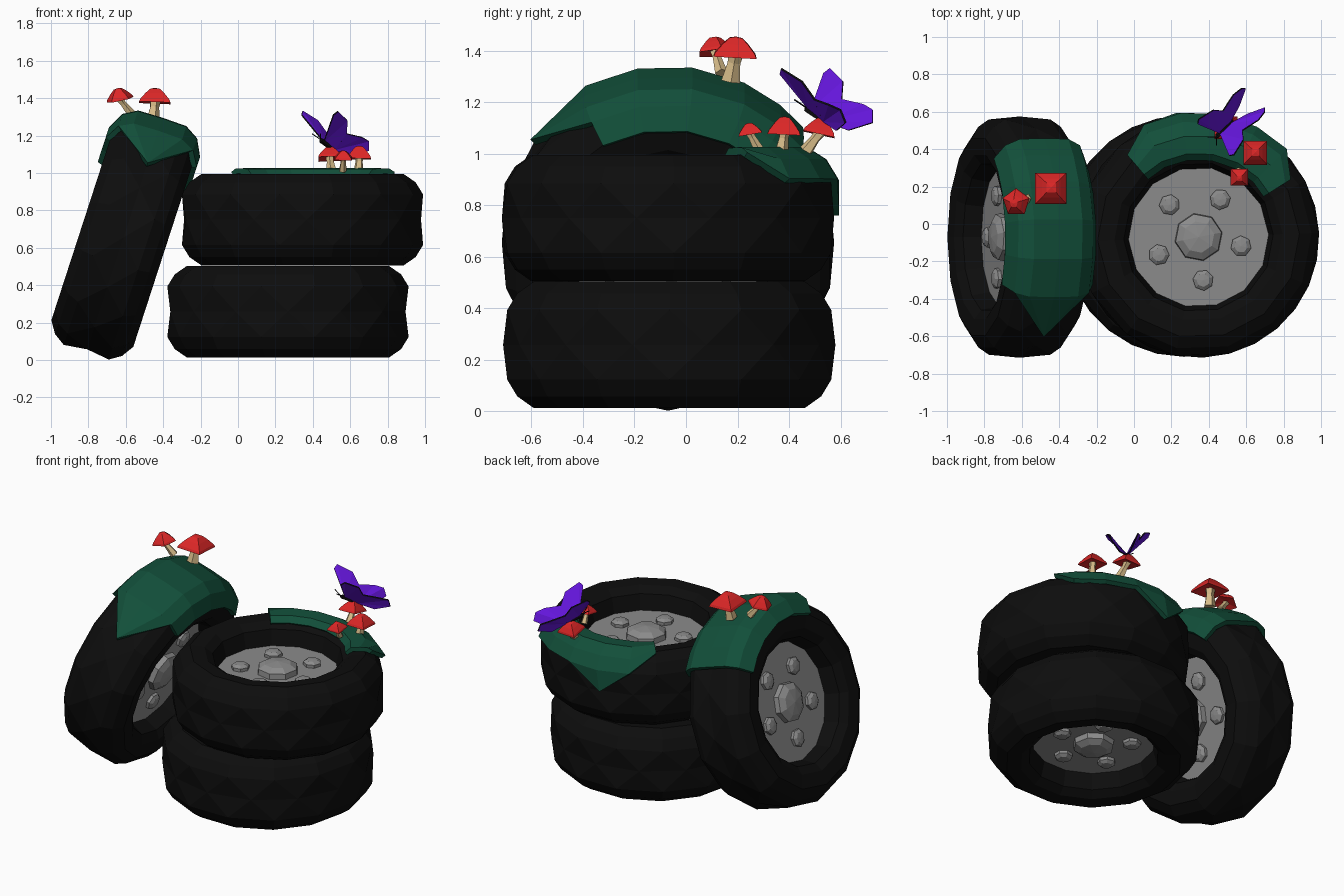
import bpy, bmesh, math
from mathutils import Matrix, Vector

if "Cube" in bpy.data.objects:
    bpy.data.objects.remove(bpy.data.objects["Cube"])


def material(name, rgb):
    m = bpy.data.materials.new(name)
    m.diffuse_color = (*rgb, 1)
    m.use_nodes = True
    m.node_tree.nodes["Principled BSDF"].inputs["Base Color"].default_value = m.diffuse_color
    return m


BLACK = material("rubber_black", (0.004, 0.004, 0.004))
GREY = material("hub_grey", (0.26, 0.26, 0.26))
GREEN = material("moss_green", (0.006, 0.078, 0.042))
RED = material("cap_red", (0.72, 0.02, 0.02))
TAN = material("stem_tan", (0.68, 0.50, 0.25))
PURPLE = material("wing_purple", (0.13, 0.008, 0.72))


def add(name, verts, faces, mats, mat=Matrix(), fix=True):
    me = bpy.data.meshes.new(name)
    me.from_pydata([mat @ Vector(v) for v in verts], [], faces)
    bm = bmesh.new()
    bm.from_mesh(me)
    bmesh.ops.remove_doubles(bm, verts=bm.verts, dist=0.0005)
    if fix:
        bmesh.ops.recalc_face_normals(bm, faces=bm.faces)
    bm.to_mesh(me)
    bm.free()
    for m in mats:
        me.materials.append(m)
    ob = bpy.data.objects.new(name, me)
    bpy.context.collection.objects.link(ob)
    return ob


def lathe(name, rings, n, m, mat=Matrix(), phase=0.0, closed=False):
    """Rings are (radius, height, half-step twist 0 or 1)."""
    verts, faces = [], []
    for r, z, tw in rings:
        for i in range(n):
            a = phase + (i + tw / 2) * math.tau / n
            verts.append((r * math.cos(a), r * math.sin(a), z))
    count = len(rings)
    for k in range(count if closed else count - 1):
        a, b = k * n, ((k + 1) % count) * n
        ta, tb = rings[k][2], rings[(k + 1) % count][2]
        for i in range(n):
            j = (i + 1) % n
            if ta == tb:
                faces.append((a + i, a + j, b + j, b + i))
            elif tb:
                faces += [(a + i, a + j, b + i), (a + j, b + j, b + i)]
            else:
                faces += [(a + i, a + j, b + j), (a + i, b + j, b + i)]
    return add(name, verts, faces, [m], mat)


# Wheels: tyre with zigzag tread, recessed disc, caps and bolts on both sides
SIDE = [(0.37, 0.08), (0.40, 0.20), (0.45, 0.237), (0.54, 0.245), (0.605, 0.20), (0.645, 0.135)]


def wheel(name, mat, phase, bolt_phase):
    rings = [(r, z, 0) for r, z in SIDE] + [(0.645, 0, 1)] + [(r, -z, 0) for r, z in reversed(SIDE)]
    lathe(name + "_tyre", rings, 14, BLACK, mat, phase, True)
    lathe(name + "_disc", [(0, 0.1, 0), (0.385, 0.1, 0), (0.385, -0.1, 0), (0, -0.1, 0)],
          14, GREY, mat, phase)
    for side, flip in (("a", Matrix()), ("b", Matrix.Rotation(math.pi, 4, 'X'))):
        face = mat @ flip @ Matrix.Translation((0, 0, 0.095))
        lathe(f"{name}_hub_cap_{side}", [(0, 0, 0), (0.13, 0, 0), (0.125, 0.04, 0),
              (0.085, 0.065, 0), (0, 0.075, 0)], 8, GREY, face, 0.2)
        for i in range(5):
            a = bolt_phase + i * math.tau / 5
            lathe(f"{name}_bolt_{side}{i}", [(0, 0, 0), (0.056, 0, 0), (0.056, 0.025, 0),
                  (0.036, 0.04, 0), (0, 0.043, 0)], 7, GREY,
                  face @ Matrix.Translation((0.232 * math.cos(a), 0.232 * math.sin(a), 0)), a)


low = Matrix.Translation((0.267, -0.065, 0.258))
top = Matrix.Translation((0.345, -0.07, 0.75))
lean = (Matrix.Translation((-0.612, -0.07, 0.655)) @ Matrix.Rotation(math.radians(-72), 4, 'Y')
        @ Matrix.Diagonal((1, 1, 0.94, 1)))
wheel("lower_wheel", low, 0, 0.1)
wheel("upper_wheel", top, math.radians(2), math.radians(-12))
wheel("leaning_wheel", lean, 0, math.radians(36))


# Moss: curved patches just above the tyre surface, with pointed tips
def moss(name, rows, tip, tip_edge, mat):
    """Rows are (degrees, profile); tip is (degrees, r, z) fanned to (row, col) pairs."""
    def pt(deg, r, z):
        a = math.radians(deg)
        return (r * math.cos(a), r * math.sin(a), z)
    cols = len(rows[0][1])
    verts = [pt(d, r, z) for d, prof in rows for r, z in prof]
    faces = []
    for i in range(len(rows) - 1):
        for j in range(cols - 1):
            k = i * cols + j
            faces.append((k, k + cols, k + cols + 1, k + 1))
    verts.append(pt(*tip))
    edge = [i * cols + j for i, j in tip_edge]
    faces += [(a, b, len(verts) - 1) for a, b in zip(edge, edge[1:])]
    ob = add(name, verts, faces, [GREEN], mat)
    s = ob.modifiers.new("thickness", 'SOLIDIFY')
    s.thickness = 0.03
    s.offset = 0


over = [(0.535, 0.258), (0.622, 0.212), (0.662, 0.14), (0.665, 0)]
over += [(r, -z) for r, z in reversed(over[:3])]
moss("leaning_moss", [(d, over) for d in (-28, -10, 8, 26, 40, 51)], (-52, 0.665, 0.0),
     [(0, j) for j in range(1, 6)], lean)
rim = [(0.425, 0.225), (0.455, 0.257), (0.54, 0.262), (0.61, 0.218), (0.655, 0.145)]
end = [(0.42, 0.225), (0.45, 0.257), (0.50, 0.26), (0.54, 0.26), (0.57, 0.245)]
moss("upper_moss", [(32, end), (45, rim), (62, rim), (80, rim), (98, rim), (116, rim), (131, end)],
     (100, 0.66, 0.01), [(3, 4), (4, 4), (5, 4)], top)


# Toadstools: tapered stem and faceted cap
def mushroom(i, base, head, radius, height, sides):
    base, head = Vector(base), Vector(head)
    axis = head - base
    turn = math.pi / sides if sides == 4 else math.pi / 2
    w = radius
    place = Matrix.Translation(base) @ axis.to_track_quat('Z', 'Y').to_matrix().to_4x4()
    ln = axis.length + 0.02
    lathe(f"mushroom_stem_{i}", [(0, -0.01, 0), (w * 0.33, -0.01, 0), (w * 0.22, ln * 0.6, 0),
          (w * 0.28, ln, 0), (0, ln, 0)], 5, TAN, place)
    lean_dir = (axis.normalized() + Vector((0, 0, 2))).normalized()
    place = Matrix.Translation(head) @ Vector((0, 0, 1)).rotation_difference(lean_dir).to_matrix().to_4x4()
    lathe(f"mushroom_cap_{i}", [(0, height * 0.2, 0), (w, 0, 0), (w * 0.93, height * 0.2, 0),
          (w * 0.6, height * 0.62, 0), (w * 0.3, height * 0.93, 0), (0, height, 0)],
          sides, RED, place, turn)


mushroom(0, (-0.455, 0.175, 1.29), (-0.445, 0.19, 1.375), 0.118, 0.08, 4)
mushroom(1, (-0.575, 0.135, 1.32), (-0.63, 0.115, 1.39), 0.077, 0.065, 5)
mushroom(2, (0.645, 0.37, 1.01), (0.648, 0.38, 1.075), 0.09, 0.07, 4)
mushroom(3, (0.56, 0.28, 1.02), (0.563, 0.25, 1.075), 0.065, 0.045, 4)
mushroom(4, (0.50, 0.465, 1.01), (0.492, 0.515, 1.075), 0.088, 0.065, 4)

# Butterfly: one wing pair mirrored across the diagonal body line y = x + D
D = 0.025
FORE = [(0.455, 0.485, 1.17), (0.34, 0.535, 1.31), (0.345, 0.56, 1.33), (0.425, 0.61, 1.28),
        (0.475, 0.605, 1.21), (0.51, 0.54, 1.125)]
HIND = [(0.51, 0.54, 1.125), (0.475, 0.605, 1.21), (0.53, 0.69, 1.19), (0.575, 0.725, 1.17),
        (0.595, 0.725, 1.12), (0.56, 0.63, 1.09)]
for side in ("left", "right"):
    for part, pts in (("fore", FORE), ("hind", HIND)):
        if side == "right":
            pts = [(y - D, x + D, z) for x, y, z in pts]
        wing = add(f"{side}_{part}_wing", pts, [(0, i, i + 1) for i in range(1, 5)], [PURPLE, BLACK])
        s = wing.modifiers.new("thickness", 'SOLIDIFY')
        s.thickness = 0.008
        s.offset = 0
        s.material_offset_rim = 1


def rod(name, a, b, r0, r1, m):
    a, b = Vector(a), Vector(b)
    ln = (b - a).length
    lathe(name, [(0, 0, 0), (r0, ln * 0.1, 0), (r0, ln * 0.5, 0), (r1, ln, 0), (0, ln, 0)], 5, m,
          Matrix.Translation(a) @ (b - a).to_track_quat('Z', 'Y').to_matrix().to_4x4())


rod("butterfly_body", (0.435, 0.46, 1.18), (0.53, 0.555, 1.115), 0.014, 0.005, BLACK)
rod("left_antenna", (0.44, 0.465, 1.18), (0.395, 0.465, 1.21), 0.003, 0.003, BLACK)
rod("right_antenna", (0.44, 0.465, 1.18), (0.44, 0.42, 1.21), 0.003, 0.003, BLACK)
